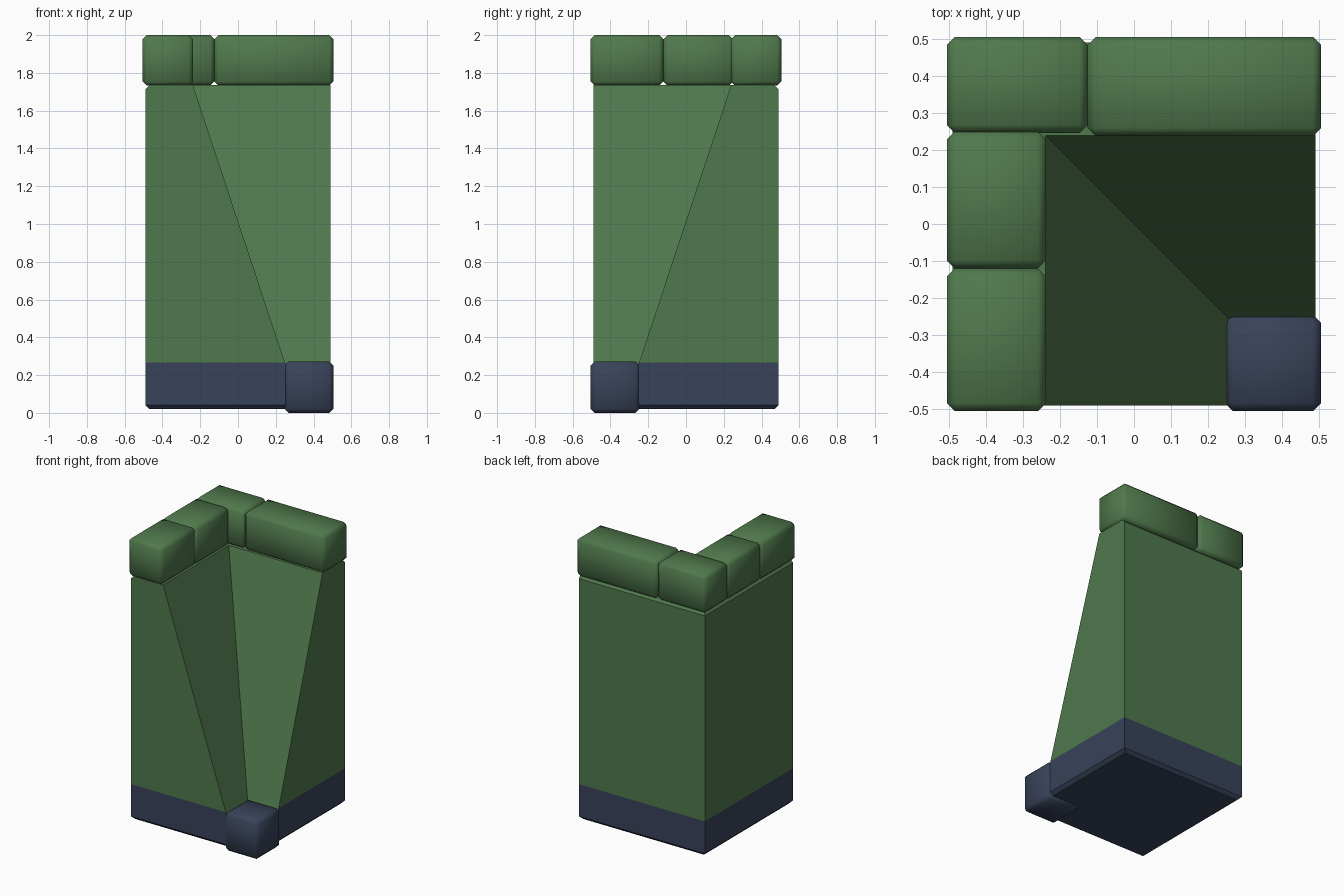
import bpy, bmesh
from mathutils import Vector

if "Cube" in bpy.data.objects:
    bpy.data.objects.remove(bpy.data.objects["Cube"])


def material(name, rgb):
    m = bpy.data.materials.new(name)
    m.diffuse_color = (*rgb, 1)
    m.use_nodes = True
    m.node_tree.nodes["Principled BSDF"].inputs["Base Color"].default_value = m.diffuse_color
    return m


GREEN = material("moss green", (0.080, 0.190, 0.072))
NAVY = material("slate navy", (0.040, 0.055, 0.100))


def link(name, bm, mats):
    bmesh.ops.recalc_face_normals(bm, faces=bm.faces)
    me = bpy.data.meshes.new(name)
    bm.to_mesh(me)
    bm.free()
    for m in mats:
        me.materials.append(m)
    ob = bpy.data.objects.new(name, me)
    bpy.context.collection.objects.link(ob)
    return ob


def box(lo, hi):
    bm = bmesh.new()
    bmesh.ops.create_cube(bm, size=1)
    lo, hi = Vector(lo), Vector(hi)
    for v in bm.verts:
        v.co = Vector([(a + b) / 2 + c * (b - a) for a, b, c in zip(lo, hi, v.co)])
    return bm


def block(name, lo, hi, mat):
    """Chamfered brick with softly shaded edges."""
    bm = box(lo, hi)
    bmesh.ops.bevel(bm, geom=bm.edges[:], offset=0.022, segments=1, affect='EDGES')
    ob = link(name, bm, [mat])
    bpy.ops.object.select_all(action='DESELECT')
    ob.select_set(True)
    bpy.context.view_layer.objects.active = ob
    bpy.ops.object.shade_smooth_by_angle(angle=1.05)
    return ob


# Notch cutter: square tapering along the two slopes to the low corner
H, Z0, Z1 = 0.49, 0.24, 1.80
bm = box((0, -1, Z0), (1, 0, Z1))
for v in bm.verts:
    inner = 0.247 - (v.co.z - 0.27) * (0.247 + 0.237) / 1.46
    if v.co.x < 0.5:
        v.co.x = inner
    if v.co.y > -0.5:
        v.co.y = -inner
cutter = link("notch_cutter", bm, [])
cutter.hide_render = True
cutter.hide_viewport = False

# Body: bottom rim and outer top rim chamfered, dark band below 0.27
bm = box((-H, -H, 0.02), (H, H, 1.735))
rim = []
for e in bm.edges:
    mid = (e.verts[0].co + e.verts[1].co) / 2
    if mid.z < 0.1 or (mid.z > 1.7 and (mid.x < -0.4 or mid.y > 0.4)):
        rim.append(e)
bmesh.ops.bevel(bm, geom=rim, offset=0.022, segments=1, affect='EDGES')
bmesh.ops.bisect_plane(bm, geom=bm.verts[:] + bm.edges[:] + bm.faces[:],
                       plane_co=(0, 0, 0.268), plane_no=(0, 0, 1))
for f in bm.faces:
    f.material_index = 1 if f.calc_center_median().z < 0.268 else 0
body = link("corner_slope_body", bm, [GREEN, NAVY])
cut = body.modifiers.new("notch", 'BOOLEAN')
cut.operation = 'DIFFERENCE'
cut.solver = 'EXACT'
cut.object = cutter
bpy.context.view_layer.objects.active = body
body.select_set(True)
bpy.ops.object.modifier_apply(modifier=cut.name)
bpy.data.objects.remove(cutter)

# Slopes are green
for p in body.data.polygons:
    p.material_index = 1 if p.center.z < 0.268 else 0

# Top course of blocks in an L
T0, T1, O = 1.732, 2.0, 0.505
block("top_block_back_corner", (-O, 0.245, T0), (-0.125, O, T1), GREEN)
block("top_block_back_long", (-0.125, 0.237, T0), (O, O, T1), GREEN)
block("top_block_left_rear", (-O, -0.12, T0), (-0.237, 0.25, T1), GREEN)
block("top_block_left_front", (-O, -O, T0), (-0.237, -0.12, T1), GREEN)

# Foot block in the low corner
block("foot_block", (0.245, -O, 0.0), (O, -0.245, 0.272), NAVY)
